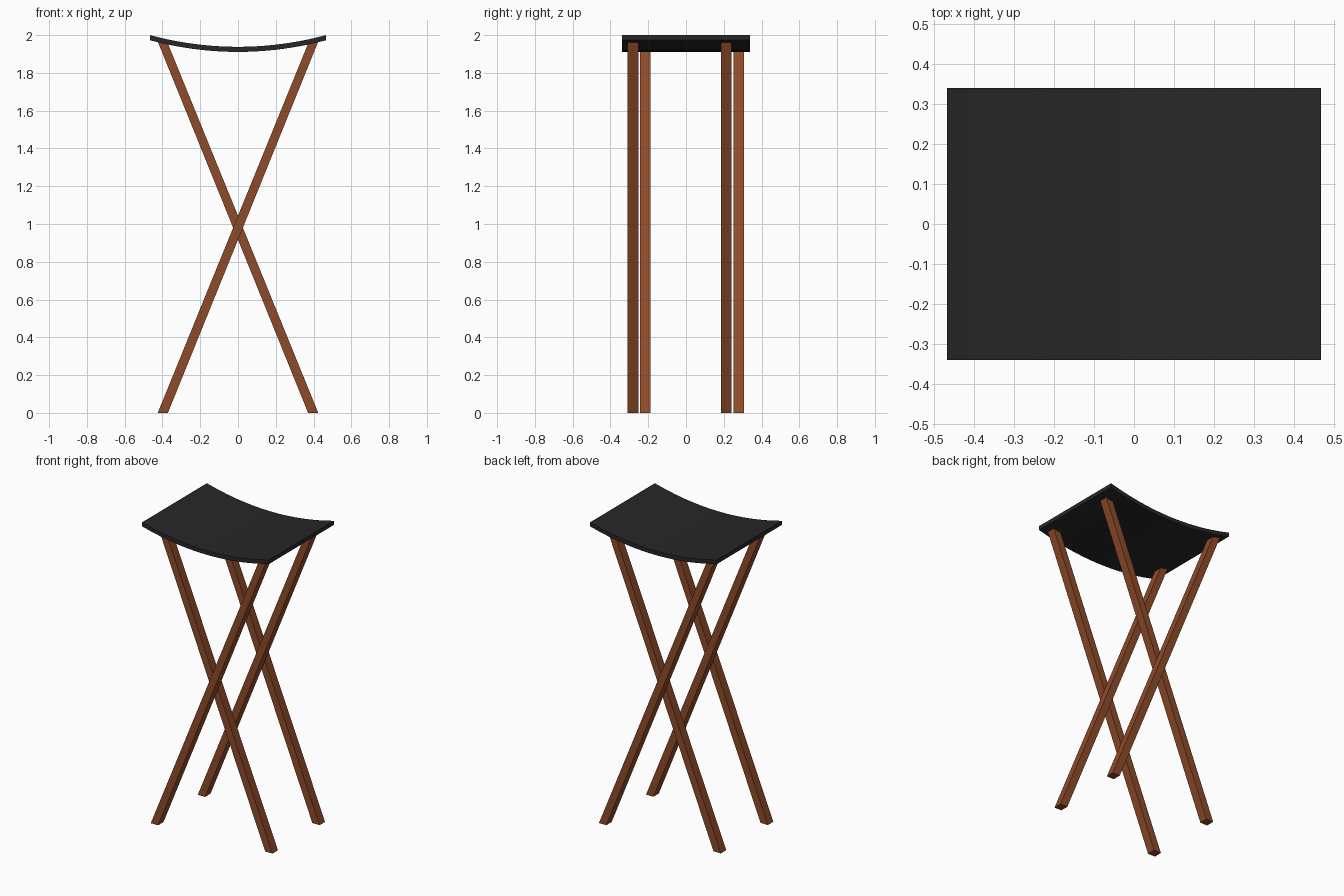
import bpy

if "Cube" in bpy.data.objects:
    bpy.data.objects.remove(bpy.data.objects["Cube"])


def material(name, rgb):
    m = bpy.data.materials.new(name)
    m.diffuse_color = (*rgb, 1)
    m.use_nodes = True
    m.node_tree.nodes["Principled BSDF"].inputs["Base Color"].default_value = m.diffuse_color
    return m


def extrude_profile(name, profile, y0, y1, mat):
    """Solid made from a closed x-z outline, extruded from y0 to y1."""
    n = len(profile)
    verts = [(x, y, z) for y in (y0, y1) for x, z in profile]
    faces = [tuple(range(n)), tuple(range(2 * n - 1, n - 1, -1))]
    for i in range(n):
        j = (i + 1) % n
        faces.append((j, i, i + n, j + n))
    mesh = bpy.data.meshes.new(name)
    mesh.from_pydata(verts, [], faces)
    mesh.materials.append(mat)
    obj = bpy.data.objects.new(name, mesh)
    bpy.context.collection.objects.link(obj)
    return obj


wood = material("wood", (0.27, 0.07, 0.022))
fabric = material("fabric", (0.02, 0.02, 0.02))

# Sagging sling seat
HALF_X, HALF_Y, SEGMENTS = 0.467, 0.34, 20


def sag(x, centre, edge):
    return centre + (edge - centre) * (x / HALF_X) ** 2


xs = [HALF_X * (2 * i / SEGMENTS - 1) for i in range(SEGMENTS + 1)]
bottom = [(x, sag(x, 1.911, 1.973)) for x in xs]
top = [(x, sag(x, 1.938, 2.0)) for x in reversed(xs)]
seat = extrude_profile("seat", bottom + top, -HALF_Y, HALF_Y, fabric)
bpy.context.view_layer.objects.active = seat
seat.select_set(True)
bpy.ops.object.shade_smooth_by_angle()

# Two crossed pairs of legs, with feet cut level and tops meeting the seat
LEG_X, HALF_W, HALF_D = 0.398, 0.027, 0.0285
for name, y, lean in (("front_outer_leg", -0.281, 1), ("front_inner_leg", -0.216, -1),
                      ("back_inner_leg", 0.213, 1), ("back_outer_leg", 0.279, -1)):
    outline = [(-LEG_X - HALF_W, 0), (-LEG_X + HALF_W, 0),
               (LEG_X + HALF_W, 1.966), (LEG_X - HALF_W, 1.955)]
    outline = [(lean * x, z) for x, z in outline][::lean]
    extrude_profile(name, outline, y - HALF_D, y + HALF_D, wood)
